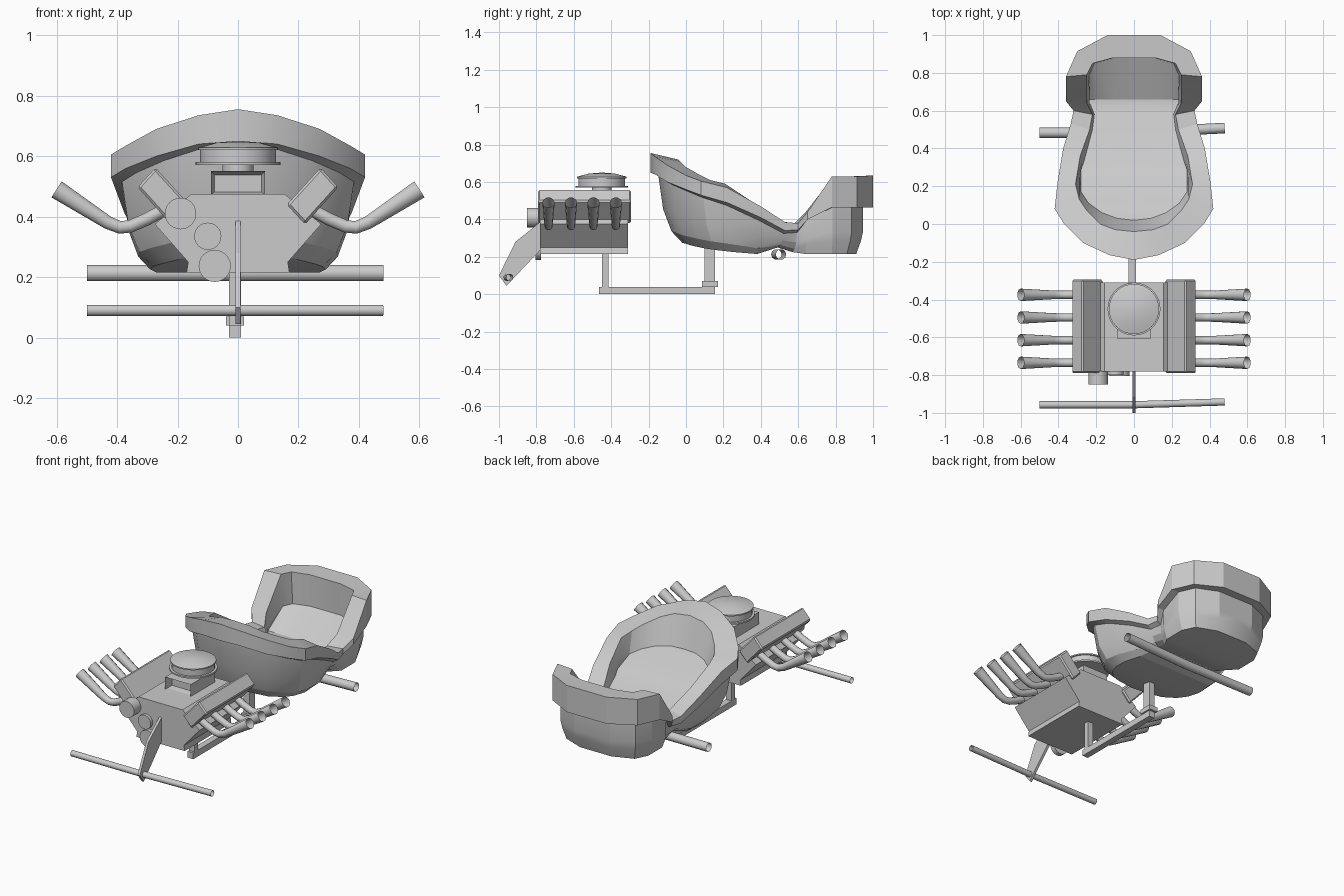
import bpy, bmesh, math
from mathutils import Vector

if "Cube" in bpy.data.objects:
    bpy.data.objects.remove(bpy.data.objects["Cube"])


def mesh_object(name, bm):
    bmesh.ops.recalc_face_normals(bm, faces=bm.faces)
    me = bpy.data.meshes.new(name)
    bm.to_mesh(me)
    bm.free()
    ob = bpy.data.objects.new(name, me)
    bpy.context.collection.objects.link(ob)
    return ob


def smooth(ob, angle=30):
    bpy.ops.object.select_all(action='DESELECT')
    ob.select_set(True)
    bpy.context.view_layer.objects.active = ob
    bpy.ops.object.shade_smooth_by_angle(angle=math.radians(angle))


def prism(name, pts, offset):
    """Extrude a closed 3D outline by an offset vector."""
    bm = bmesh.new()
    f = bm.faces.new([bm.verts.new(p) for p in pts])
    ext = bmesh.ops.extrude_face_region(bm, geom=[f], use_keep_orig=True)
    vs = [g for g in ext['geom'] if isinstance(g, bmesh.types.BMVert)]
    bmesh.ops.translate(bm, verts=vs, vec=offset)
    return mesh_object(name, bm)


def box(name, lo, hi):
    (a, b, c), (d, e, f) = lo, hi
    return prism(name, [(a, b, c), (d, b, c), (d, e, c), (a, e, c)], (0, 0, f - c))


def lathe(name, profile, centre, axis='Z', n=24):
    """Spin a (radius, height) profile about an axis."""
    bm = bmesh.new()
    rows = []
    for r, h in profile:
        row = []
        for i in range(n):
            a = 2 * math.pi * i / n
            p = Vector((r * math.cos(a), r * math.sin(a), h))
            if axis == 'Y':
                p = Vector((p.x, p.z, p.y))
            row.append(bm.verts.new(p + Vector(centre)))
        rows.append(row)
    for r0, r1 in zip(rows, rows[1:]):
        for i in range(n):
            j = (i + 1) % n
            bm.faces.new((r0[i], r0[j], r1[j], r1[i]))
    bm.faces.new(rows[0])
    bm.faces.new(rows[-1])
    ob = mesh_object(name, bm)
    smooth(ob)
    return ob


def tube(name, pts, radii):
    """Open-ended pipe along a path."""
    cu = bpy.data.curves.new(name, 'CURVE')
    cu.dimensions = '3D'
    cu.bevel_depth = 1.0
    cu.bevel_resolution = 3
    sp = cu.splines.new('POLY')
    sp.points.add(len(pts) - 1)
    for q, p, r in zip(sp.points, pts, radii):
        q.co = (*p, 1)
        q.radius = r
    ob = bpy.data.objects.new(name, cu)
    bpy.context.collection.objects.link(ob)
    bpy.ops.object.select_all(action='DESELECT')
    ob.select_set(True)
    bpy.context.view_layer.objects.active = ob
    bpy.ops.object.convert(target='MESH')
    smooth(bpy.context.object, 40)


# Body tub: half outlines from nose to tail, lofted and mirrored
rim_out = [(0, -.19, .755), (.13, -.165, .735), (.27, -.10, .69), (.37, 0, .635), (.42, .08, .605),
           (.405, .22, .57), (.375, .40, .47), (.335, .53, .385), (.32, .60, .38), (.36, .65, .44),
           (.36, .78, .63), (.30, .915, .63), (.14, 1, .635), (0, 1, .635)]
rim_in = [(0, -.04, .72), (.10, -.03, .71), (.18, 0, .68), (.25, .07, .64), (.29, .13, .61),
          (.31, .21, .59), (.285, .36, .49), (.235, .50, .39), (.22, .58, .38), (.25, .64, .44),
          (.25, .79, .63), (.22, .85, .63), (.11, .88, .63), (0, .88, .63)]
rim_low = [.65, .64, .60, .56, .53, .49, .41, .34, .345, .40, .465, .465, .465, .465]
base = [(0, -.02, .275), (.11, 0, .27), (.19, .03, .26), (.25, .1, .245), (.28, .17, .235),
        (.29, .26, .225), (.27, .38, .215), (.22, .49, .25), (.24, .57, .225), (.28, .64, .215),
        (.28, .78, .215), (.24, .86, .215), (.11, .91, .215), (0, .91, .215)]
well = [(0, .02, .53), (.09, .03, .53), (.17, .06, .52), (.24, .11, .50), (.28, .17, .48),
        (.28, .29, .43), (.265, .33, .41), (.22, .50, .36), (.21, .58, .335), (.23, .63, .32),
        (.25, .66, .32), (.2, .66, .32), (.1, .66, .32), (0, .66, .32)]


def hull_point(b, top, k_xy, k_z):
    p = b.lerp(top, k_xy)
    p.z = b.z + (top.z - b.z) * k_z
    return p


bm = bmesh.new()
columns = []
for n, (o, i, low, b, w) in enumerate(zip(rim_out, rim_in, rim_low, base, well)):
    o, i, b, w = map(Vector, (o, i, b, w))
    tail = n > 8
    lip = Vector((o.x, o.y, low))
    top = o.lerp(i, .45 if tail else .28)
    top.z = low if tail else low - .015
    mids = ((.7, .28), (1, .47)) if tail else ((.45, .17), (.8, .5))
    # the tail has an upright backrest above a shelf
    wall = Vector((i.x * .95, i.y, .43)) if n > 9 else i.lerp(w, .7)
    pts = [Vector((0, b.y, b.z)), b, *(hull_point(b, top, *m) for m in mids),
           top, lip, o, i, wall, w, Vector((0, w.y, w.z))]
    columns.append([bm.verts.new(p) for p in pts])
for c0, c1 in zip(columns, columns[1:]):
    for k in range(len(c0) - 1):
        bm.faces.new((c0[k], c0[k + 1], c1[k + 1], c1[k]))
bmesh.ops.remove_doubles(bm, verts=bm.verts, dist=.0005)
bmesh.ops.mirror(bm, geom=bm.verts[:] + bm.edges[:] + bm.faces[:], axis='X', merge_dist=.0005)
bmesh.ops.remove_doubles(bm, verts=bm.verts, dist=.0005)
smooth(mesh_object("body_tub", bm), 22)

# Engine block with tapered V profile
half = [(.17, .215), (.165, .25), (.275, .375), (.155, .474)]
outline = half + [(-x, z) for x, z in reversed(half)]
prism("engine_block", [(x, -.78, z) for x, z in outline], (0, .47, 0))

for s, side in ((-1, "left"), (1, "right")):
    # Valve covers
    cover = [(.273, .562), (.332, .497), (.222, .375), (.162, .44)]
    ob = prism("valve_cover_" + side, [(s * x, -.79, z) for x, z in cover], (0, .495, 0))
    bev = ob.modifiers.new("bevel", 'BEVEL')
    bev.width, bev.segments = .008, 1
    # Flared exhaust pipes
    for n in range(4):
        y = -.735 + .12 * n
        path = [(.23, .43), (.30, .392), (.355, .368), (.39, .364), (.43, .38), (.60, .49)]
        tube(f"exhaust_{side}_{n + 1}", [(s * x, y, z) for x, z in path],
             [.022, .022, .022, .022, .023, .033])

# Carburettor with recessed intake, neck and air filter
carb = box("carburettor", (-.09, -.605, .47), (.09, -.36, .55))
bm = bmesh.new()
bm.from_mesh(carb.data)
bm.faces.ensure_lookup_table()
front = min(bm.faces, key=lambda f: f.calc_center_median().y)
bmesh.ops.inset_region(bm, faces=[front], thickness=.017)
bmesh.ops.translate(bm, verts=front.verts, vec=(0, .05, 0))
bm.to_mesh(carb.data)
bm.free()
lathe("filter_neck", [(.052, .54), (.052, .575)], (0, -.45, 0))
lathe("air_filter", [(.14, .57), (.14, .58), (.125, .58), (.125, .62), (.133, .62),
                     (.133, .628), (.07, .645), (.01, .65)], (0, -.45, 0), n=32)

# Belt pulleys
for name, x, z, r, y in (("alternator", -.19, .41, .052, -.85), ("fan_pulley", -.10, .335, .045, -.80),
                         ("crank_pulley", -.077, .237, .053, -.805)):
    lathe(name, [(r, y), (r, -.775)], (x, 0, z), 'Y')

# Front strut and axles
strut = [(-.775, .39), (-.912, .28), (-1, .10), (-.96, .045), (-.775, .24)]
prism("front_strut", [(-.008, y, z) for y, z in strut], (.016, 0, 0))
tube("front_axle", [(-.5, -.957, .09), (0, -.957, .09), (.48, -.942, .09)], [.019] * 3)
tube("rear_axle", [(-.5, .483, .213), (0, .483, .213), (.48, .508, .213)], [.028] * 3)

# Chassis beam, posts and bracket
box("chassis_beam", (-.03, -.465, .0), (.01, .155, .04))
box("front_post", (-.03, -.45, .035), (.01, -.415, .22))
box("rear_post", (-.03, .10, .035), (.01, .155, .25))
box("post_bracket", (-.04, .085, .04), (.02, .17, .07))
